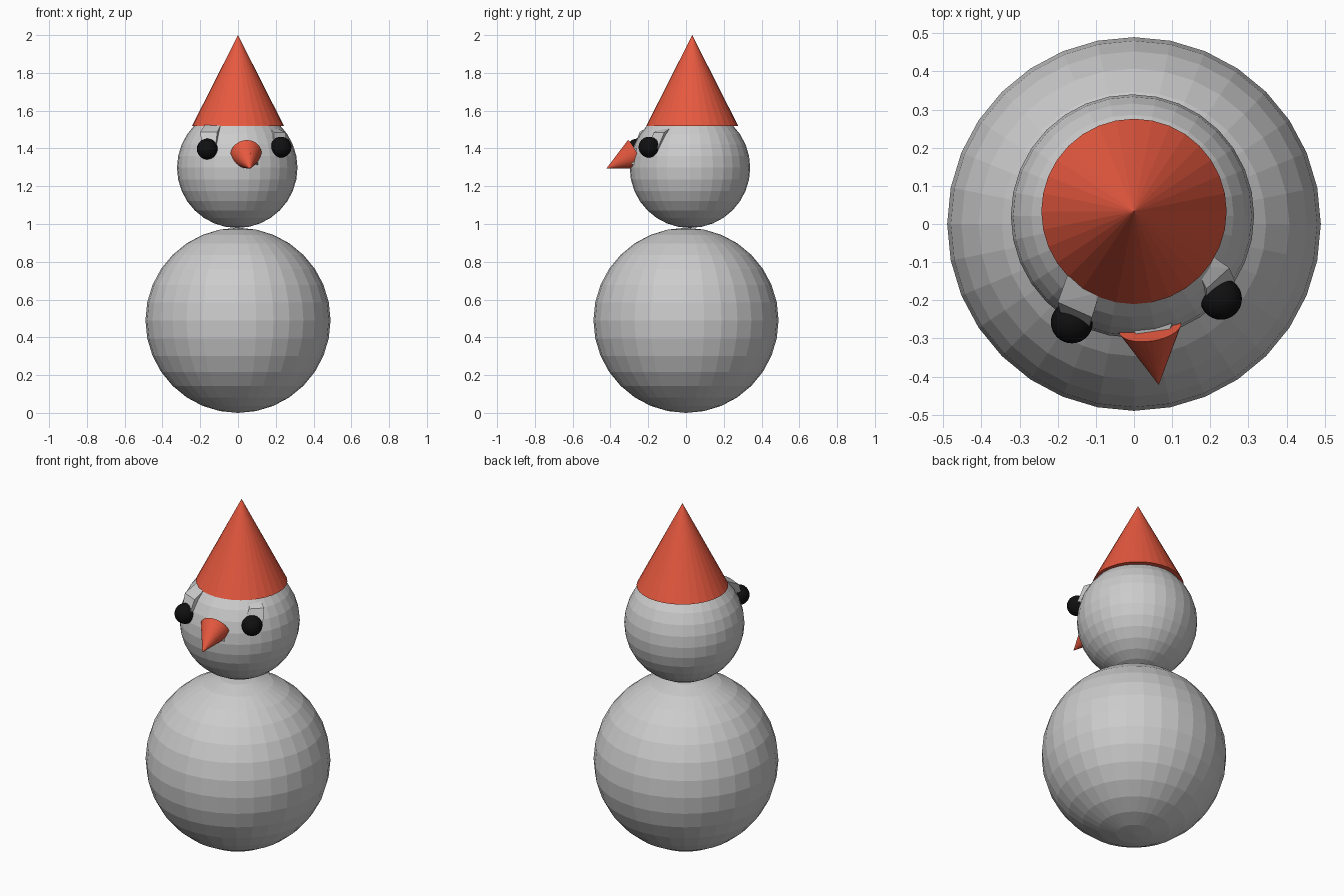
import bpy, bmesh
from mathutils import Vector

if "Cube" in bpy.data.objects:
    bpy.data.objects.remove(bpy.data.objects["Cube"])


def material(name, color):
    m = bpy.data.materials.new(name)
    m.diffuse_color = (*color, 1)
    m.use_nodes = True
    m.node_tree.nodes["Principled BSDF"].inputs["Base Color"].default_value = m.diffuse_color
    return m


red = material("red", (0.8, 0.1, 0.05))
black = material("black", (0.005, 0.005, 0.005))


def finish(name, mat):
    ob = bpy.context.object
    ob.name = name
    if mat:
        ob.data.materials.append(mat)
    return ob


def ball(name, loc, r, mat=None):
    bpy.ops.mesh.primitive_uv_sphere_add(segments=32, ring_count=16, radius=r, location=loc)
    return finish(name, mat)


def cone(name, base, tip, r, mat):
    base, tip = Vector(base), Vector(tip)
    axis = tip - base
    bpy.ops.mesh.primitive_cone_add(vertices=32, radius1=r, depth=axis.length,
                                    location=(base + tip) / 2,
                                    rotation=axis.to_track_quat('Z', 'Y').to_euler())
    return finish(name, mat)


def lump(name, points):
    bm = bmesh.new()
    for p in points:
        bm.verts.new(p)
    res = bmesh.ops.convex_hull(bm, input=bm.verts[:])
    loose = [v for v in bm.verts if not v.link_faces]
    bmesh.ops.delete(bm, geom=loose, context='VERTS')
    bmesh.ops.recalc_face_normals(bm, faces=bm.faces[:])
    me = bpy.data.meshes.new(name)
    bm.to_mesh(me)
    bm.free()
    bpy.context.collection.objects.link(bpy.data.objects.new(name, me))


# Two stacked snowballs
ball("body", (0, 0, 0.49), 0.49)
ball("head", (-0.004, 0.021, 1.298), 0.319)

# Pointed hat
cone("hat", (0, 0.033, 1.52), (0, 0.033, 2.0), 0.243, red)

# Eyes and nose, set slightly askew
ball("left_eye", (-0.163, -0.258, 1.397), 0.055, black)
ball("right_eye", (0.228, -0.196, 1.407), 0.055, black)
cone("nose", (0.042, -0.27, 1.37), (0.065, -0.422, 1.293), 0.083, red)

# Raised brow lumps behind the eyes
lump("left_brow", [(-0.2, -0.205, 1.487), (-0.11, -0.245, 1.487),
                   (-0.175, -0.135, 1.525), (-0.09, -0.18, 1.528),
                   (-0.19, -0.25, 1.40), (-0.12, -0.28, 1.40), (-0.1, -0.15, 1.4)])
lump("right_brow", [(0.19, -0.17, 1.485), (0.25, -0.115, 1.485),
                    (0.16, -0.11, 1.515), (0.2, -0.08, 1.51),
                    (0.19, -0.21, 1.40), (0.265, -0.15, 1.40), (0.12, -0.1, 1.4)])

# Peg holding the nose, its point breaking through the top
lump("nose_peg", [(-0.01, -0.27, 1.40), (0.1, -0.26, 1.40),
                  (-0.005, -0.25, 1.31), (0.112, -0.265, 1.302),
                  (0.065, -0.358, 1.375), (0.04, -0.18, 1.35)])
